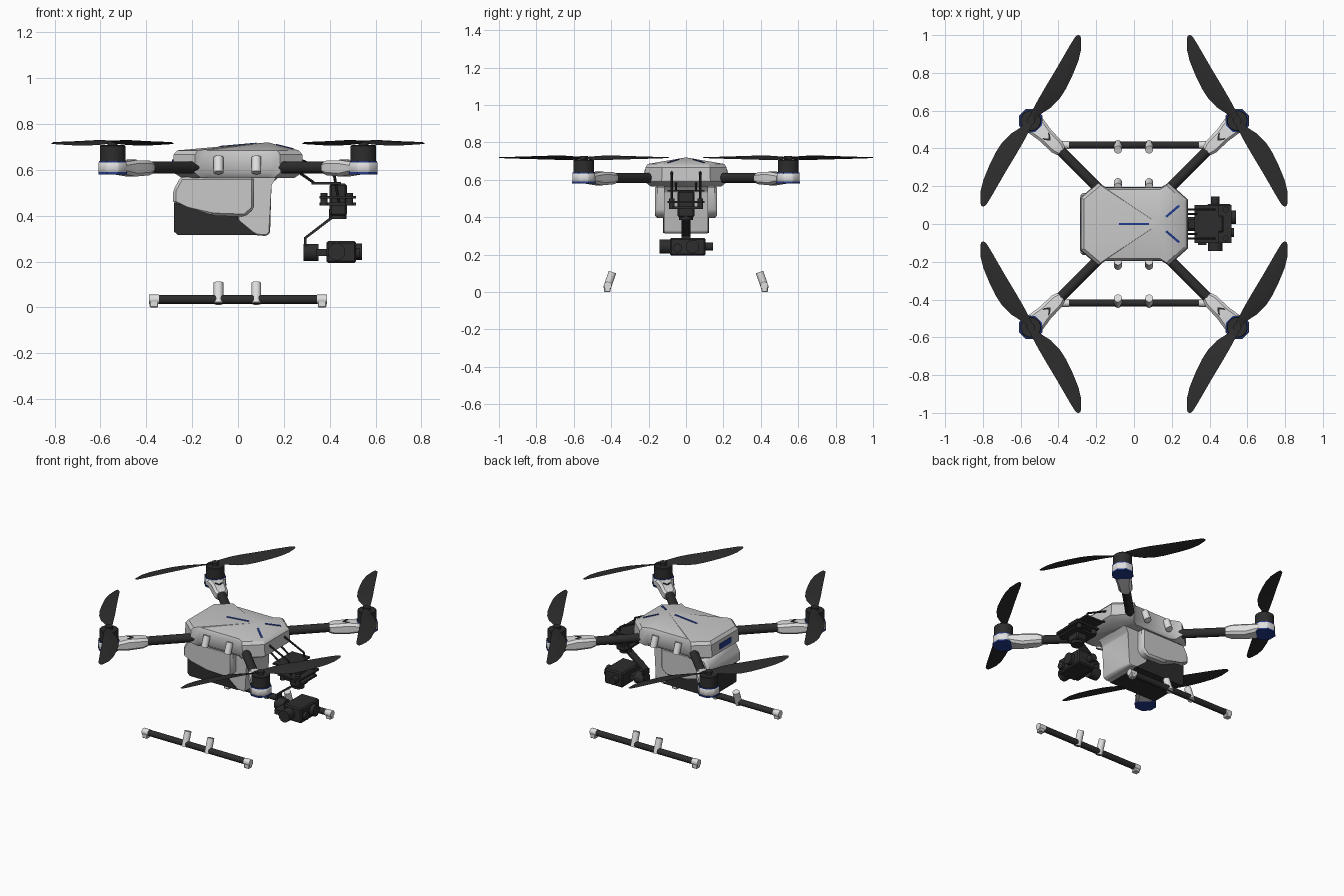
import bpy, bmesh, math
from mathutils import Vector, Matrix
from mathutils.bvhtree import BVHTree

if "Cube" in bpy.data.objects:
    bpy.data.objects.remove(bpy.data.objects["Cube"])


def material(name, rgb):
    m = bpy.data.materials.new(name)
    m.diffuse_color = (*rgb, 1)
    m.use_nodes = True
    m.node_tree.nodes["Principled BSDF"].inputs["Base Color"].default_value = m.diffuse_color
    return m


GREY = material("body grey", (0.58, 0.58, 0.58))
LIGHT = material("light grey", (0.74, 0.74, 0.74))
DARK = material("charcoal", (0.026, 0.026, 0.026))
BLUE = material("blue", (0.018, 0.045, 0.27))
I4 = Matrix.Identity(4)


def finish(name, bm, mat, xf=I4, bevel=0.0):
    """Turn a bmesh into an object, smooth below 35 degrees."""
    if bevel:
        bmesh.ops.bevel(bm, geom=bm.edges[:], offset=bevel, segments=1, affect='EDGES')
    bm.transform(xf)
    bmesh.ops.recalc_face_normals(bm, faces=bm.faces[:])
    for f in bm.faces:
        f.smooth = True
    for e in bm.edges:
        e.smooth = e.calc_face_angle(3.0) < math.radians(35)
    me = bpy.data.meshes.new(name)
    bm.to_mesh(me)
    bm.free()
    me.materials.append(mat)
    ob = bpy.data.objects.new(name, me)
    bpy.context.collection.objects.link(ob)
    return ob


def loft(name, rings, mat, xf=I4, bevel=0.0, apex=None):
    """Skin a list of equal-length rings; an apex closes the top with a fan."""
    bm = bmesh.new()
    vs = [[bm.verts.new(p) for p in r] for r in rings]
    n = len(vs[0])
    for a, b in zip(vs, vs[1:]):
        for i in range(n):
            j = (i + 1) % n
            bm.faces.new((a[i], a[j], b[j], b[i]))
    bm.faces.new(vs[0])
    if apex:
        t = bm.verts.new(apex)
        for i in range(n):
            bm.faces.new((vs[-1][i], vs[-1][(i + 1) % n], t))
    else:
        bm.faces.new(vs[-1])
    return finish(name, bm, mat, xf, bevel)


def side_prism(name, prof, w, mat, bevel=0.0):
    """Extrude an x-z profile across y from -w to w."""
    return loft(name, [[(x, y, z) for x, z in prof] for y in (-w, w)], mat, I4, bevel)


def box(name, x, y, z, mat, xf=I4, bevel=0.0):
    return loft(name, [[(x[0], y[0], h), (x[1], y[0], h), (x[1], y[1], h), (x[0], y[1], h)]
                       for h in z], mat, xf, bevel)


def tube(name, p, q, r, mat, n=20, xf=I4, bevel=0.0):
    p, q = Vector(p), Vector(q)
    rot = (q - p).to_track_quat('Z', 'Y').to_matrix()
    ring = [rot @ Vector((r * math.cos(t), r * math.sin(t), 0))
            for t in (2 * math.pi * (i + 0.5) / n for i in range(n))]
    return loft(name, [[p + v for v in ring], [q + v for v in ring]], mat, xf, bevel)


# Upper shell: faceted ring stack closed by a low peak
half = [(0.285, 0.13), (0.185, 0.22), (0.145, 0.195), (-0.15, 0.195), (-0.19, 0.22), (-0.285, 0.14)]
outline = half + [(x, -y) for x, y in reversed(half)]
rings = [[(x * s, y * s, z) for x, y in outline]
         for s, z in ((0.86, 0.565), (1, 0.59), (0.985, 0.667), (0.93, 0.685))]
shell = loft("upper_shell", rings, GREY, apex=(0.13, 0, 0.72))

# Lower hull, nose block and battery
side_prism("lower_hull", [(-0.25, 0.57), (-0.283, 0.51), (-0.283, 0.45), (-0.22, 0.45),
                          (-0.11, 0.40), (0.03, 0.395), (0.07, 0.43), (0.07, 0.57)], 0.165, GREY, 0.012)
side_prism("nose_block", [(-0.02, 0.57), (0.18, 0.57), (0.14, 0.535), (0.14, 0.325),
                          (0.125, 0.312), (0.08, 0.314), (0.0, 0.37)], 0.118, GREY, 0.006)
side_prism("battery", [(-0.278, 0.455), (-0.278, 0.33), (-0.262, 0.315), (0.085, 0.315),
                       (0.0, 0.385), (0.0, 0.455)], 0.122, DARK)

# Blue stripes laid on the shell top, and the rear plate
me = shell.data
bvh = BVHTree.FromPolygons([v.co for v in me.vertices], [p.vertices[:] for p in me.polygons])


def stripe(name, a, b, w=0.006, n=8):
    a, b = Vector(a), Vector(b)
    side = (b - a).normalized().orthogonal() * w
    rings = []
    for i in range(n + 1):
        c = a.lerp(b, i / n)
        r = []
        for s, lift in ((-1, -0.002), (1, -0.002), (1, 0.003), (-1, 0.003)):
            p = c + side * s
            z = bvh.ray_cast(Vector((p.x, p.y, 2)), Vector((0, 0, -1)))[0].z
            r.append((p.x, p.y, z + lift))
        rings.append(r)
    loft(name, rings, BLUE)


stripe("centre_stripe", (-0.08, 0), (0.08, 0))
for s in (-1, 1):
    stripe("nose_stripe", (0.17, 0.038 * s), (0.24, 0.098 * s))
box("rear_plate", (-0.287, -0.28), (-0.06, 0.06), (0.61, 0.645), BLUE)

# Four arms with clamps, motors and propellers
MOTOR = 0.773
# blade stations: distance from hub, leading edge, trailing edge, pitch height
blade = [(0.0, 0.018, -0.018, 0.004), (0.05, 0.020, -0.025, 0.008), (0.115, 0.022, -0.058, 0.012),
         (0.18, 0.022, -0.074, 0.012), (0.24, 0.021, -0.077, 0.010), (0.32, 0.020, -0.071, 0.008),
         (0.40, 0.020, -0.060, 0.006), (0.46, 0.020, -0.042, 0.004), (0.505, 0.018, -0.016, 0.002),
         (0.52, 0.010, -0.004, 0.001)]
for sx in (-1, 1):
    for sy in (-1, 1):
        mirror = Matrix.Diagonal((sx, sy, 1, 1))
        arm = mirror @ Matrix.Rotation(math.radians(45), 4, 'Z')
        tube("arm_tube", (0.25, 0, 0.61), (0.60, 0, 0.61), 0.027, DARK, xf=arm)
        # clamp: tapered chamfered sleeve along the arm
        rings = []
        for s, w, lo, hi in ((0.545, 0.030, 0.582, 0.636), (0.575, 0.040, 0.576, 0.641),
                             (0.66, 0.042, 0.571, 0.642), (0.74, 0.054, 0.582, 0.634)):
            c = 0.014
            rings.append([(s, -w, lo + c), (s, -w + c, lo), (s, w - c, lo), (s, w, lo + c),
                          (s, w, hi - c), (s, w - c, hi), (s, -w + c, hi), (s, -w, hi - c)])
        loft("arm_clamp", rings, LIGHT, arm)
        for s in (-1, 1):
            loft("clamp_slot", [[(0.625, 0, z), (0.64, 0, z), (0.665, 0.022 * s, z), (0.65, 0.022 * s, z)]
                                for z in (0.636, 0.645)], DARK, arm)
        # motor pod
        tube("motor_base", (MOTOR, 0, 0.588), (MOTOR, 0, 0.635), 0.066, LIGHT, 8, arm, 0.004)
        tube("motor_base_trim", (MOTOR, 0, 0.580), (MOTOR, 0, 0.590), 0.067, BLUE, 8, arm)
        tube("motor_top_trim", (MOTOR, 0, 0.632), (MOTOR, 0, 0.639), 0.064, BLUE, 8, arm)
        tube("motor", (MOTOR, 0, 0.635), (MOTOR, 0, 0.708), 0.056, DARK, 28, arm, 0.004)
        tube("propeller_hub", (MOTOR, 0, 0.705), (MOTOR, 0, 0.727), 0.022, DARK, 16, arm)
        hub = arm @ Vector((MOTOR, 0, 0.718))
        for turn in (120, 300):
            spin = (Matrix.Translation(hub) @ mirror @ Matrix.Rotation(math.radians(turn), 4, 'Z'))
            rings = []
            for u, lead, trail, h in blade:
                # mirrored chord so the broad side trails on both blades
                a, b = -lead, -trail
                rings.append([(u, a, h), (u, (a + b) / 2, 0.004), (u, b, -h),
                              (u, (a + b) / 2, -0.002)])
            loft("propeller_blade", rings, DARK, spin)

# Landing skids with leg sockets on skid and body
for s in (-1, 1):
    tube("skid_tube", (-0.385, 0.418 * s, 0.035), (0.385, 0.418 * s, 0.035), 0.019, DARK)
    for e in (-1, 1):
        tube("skid_end_ring", (0.345 * e, 0.418 * s, 0.035), (0.388 * e, 0.418 * s, 0.035), 0.021, LIGHT)
        box("skid_foot", (0.348 * e, 0.385 * e), (0.403 * s, 0.438 * s), (0.0, 0.03), LIGHT, bevel=0.004)
    for x in (-0.085, 0.08):
        tube("skid_socket", (x, 0.424 * s, 0.018), (x, 0.393 * s, 0.107), 0.021, LIGHT)
        tube("body_socket", (x, 0.223 * s, 0.588), (x, 0.197 * s, 0.655), 0.021, LIGHT)

# Gimbal suspension: side rods, plates and dampers
for s in (-1, 1):
    y = 0.076 * s
    path = [(0.26, y, 0.65), (0.42, y, 0.575), (0.44, y, 0.46)]
    for a, b in zip(path, path[1:]):
        tube("gimbal_rod", a, b, 0.006, DARK, 10)
    tube("lower_strut", (0.25, y * 0.7, 0.60), (0.33, y * 0.7, 0.545), 0.006, DARK, 10)
    for x in (0.375, 0.485):
        tube("damper", (x, y, 0.445), (x, y, 0.50), 0.016, DARK, 12)
box("upper_plate", (0.32, 0.45), (-0.10, 0.10), (0.537, 0.547), DARK)
box("damper_plate", (0.355, 0.515), (-0.10, 0.10), (0.475, 0.487), DARK)
box("lower_damper_plate", (0.355, 0.515), (-0.075, 0.075), (0.445, 0.457), DARK)
box("gimbal_block", (0.40, 0.475), (-0.045, 0.045), (0.40, 0.54), DARK, bevel=0.008)
tube("yaw_motor", (0.435, 0, 0.385), (0.435, 0, 0.43), 0.038, DARK)

# Gimbal yoke and roll motor
side_prism("yoke_arm", [(0.46, 0.40), (0.46, 0.385), (0.41, 0.385), (0.298, 0.30), (0.298, 0.24),
                        (0.288, 0.24), (0.288, 0.306), (0.41, 0.40)], 0.025, DARK)
tube("roll_motor", (0.285, 0, 0.24), (0.35, 0, 0.24), 0.038, DARK)
box("roll_link", (0.34, 0.385), (-0.11, 0.03), (0.225, 0.255), DARK)

# Camera body, pitch motor and lenses
box("camera_body", (0.385, 0.515), (-0.085, 0.105), (0.195, 0.29), DARK, bevel=0.008)
tube("pitch_motor", (0.43, -0.142, 0.243), (0.43, -0.08, 0.243), 0.038, DARK)
tube("pitch_bearing", (0.43, 0.10, 0.243), (0.43, 0.145, 0.243), 0.022, DARK)
tube("main_lens", (0.51, 0.035, 0.243), (0.54, 0.035, 0.243), 0.036, DARK)
tube("second_lens", (0.51, -0.045, 0.235), (0.53, -0.045, 0.235), 0.024, DARK)
